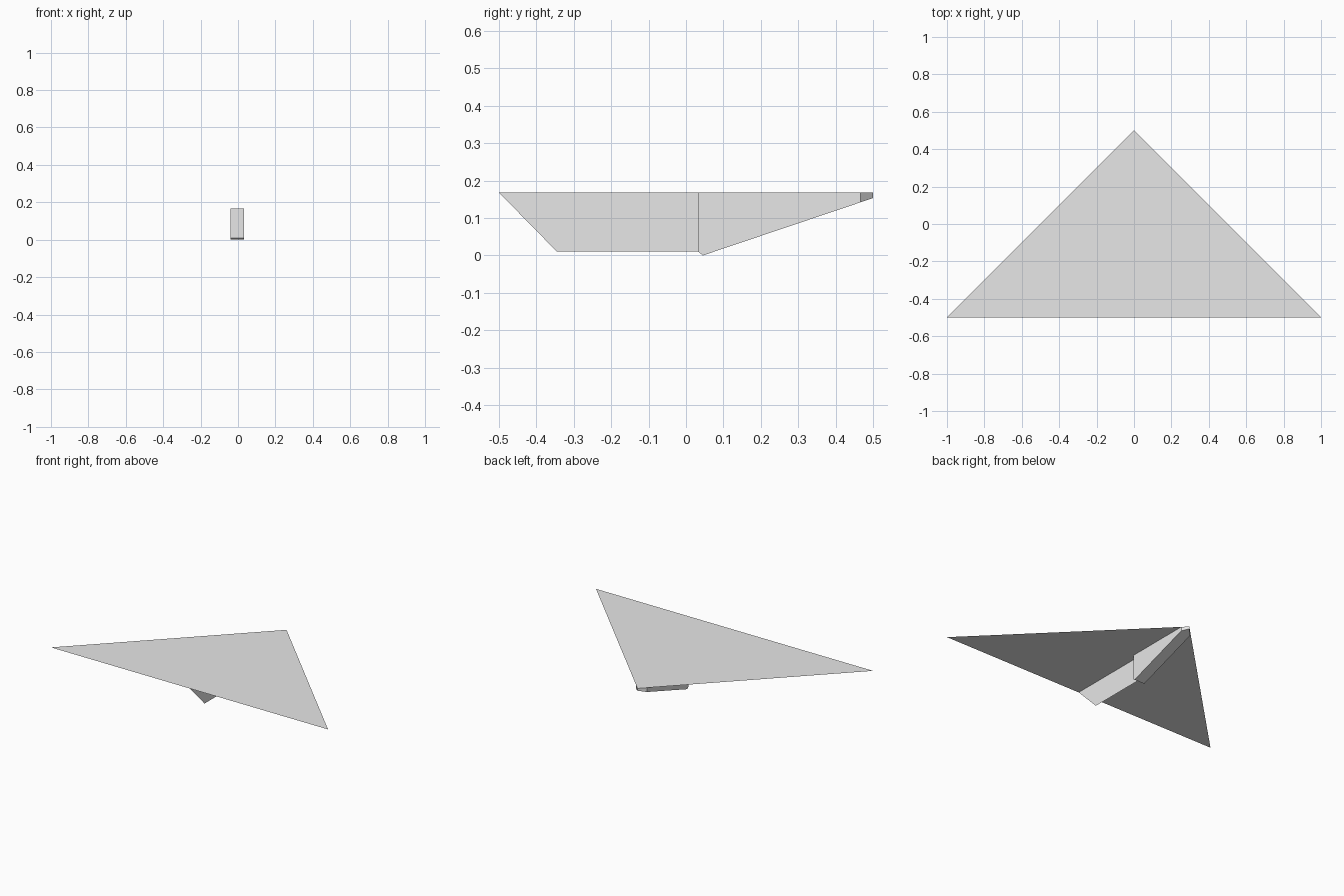
import bpy
import bmesh

cube = bpy.data.objects.get("Cube")
if cube:
    bpy.data.objects.remove(cube, do_unlink=True)

TOP = 0.168    # height of the flat wing
NOSE = 0.5     # y of the pointed tip

paper = bpy.data.materials.new("light_grey_paper")
paper.use_nodes = True
grey = (0.8, 0.8, 0.8, 1.0)
paper.diffuse_color = grey
paper.node_tree.nodes["Principled BSDF"].inputs["Base Color"].default_value = grey


def make_object(name, bm):
    mesh = bpy.data.meshes.new(name)
    bm.to_mesh(mesh)
    bm.free()
    mesh.materials.append(paper)
    obj = bpy.data.objects.new(name, mesh)
    bpy.context.collection.objects.link(obj)
    return obj


def add_sheet(bm, points):
    return bm.faces.new([bm.verts.new(p) for p in points])


# Wing: one flat triangular sheet
bm = bmesh.new()
add_sheet(bm, [(-1, -NOSE, TOP), (1, -NOSE, TOP), (0, NOSE, TOP)])
make_object("wing", bm)

# Keel: thin upright sheet under the centre line
bm = bmesh.new()
add_sheet(bm, [(0, y, z) for y, z in
               [(-NOSE, TOP), (-0.345, 0.01), (0.035, 0.01), (0.035, TOP)]])
make_object("keel", bm)

# Nose fold: side profile extruded across, then trimmed to the wing outline
bm = bmesh.new()
profile = [(0.033, TOP), (0.033, 0.01), (0.045, 0), (0.52, 0.16), (0.52, TOP)]
side = add_sheet(bm, [(-0.04, y, z) for y, z in profile])
swept = bmesh.ops.extrude_face_region(bm, geom=[side], use_keep_orig=True)
bmesh.ops.translate(bm, vec=(0.073, 0, 0),
                    verts=[v for v in swept["geom"] if isinstance(v, bmesh.types.BMVert)])
for sign in (-1, 1):
    geom = bm.verts[:] + bm.edges[:] + bm.faces[:]
    bmesh.ops.bisect_plane(bm, geom=geom, plane_co=(0, NOSE, 0),
                           plane_no=(sign, 1, 0), clear_outer=True)
    bmesh.ops.holes_fill(bm, edges=[e for e in bm.edges if e.is_boundary], sides=0)
bmesh.ops.recalc_face_normals(bm, faces=bm.faces[:])

# The wing already covers the top of the fold
covered = [f for f in bm.faces if all(v.co.z > TOP - 0.001 for v in f.verts)]
bmesh.ops.delete(bm, geom=covered, context="FACES")
make_object("nose_fold", bm)
